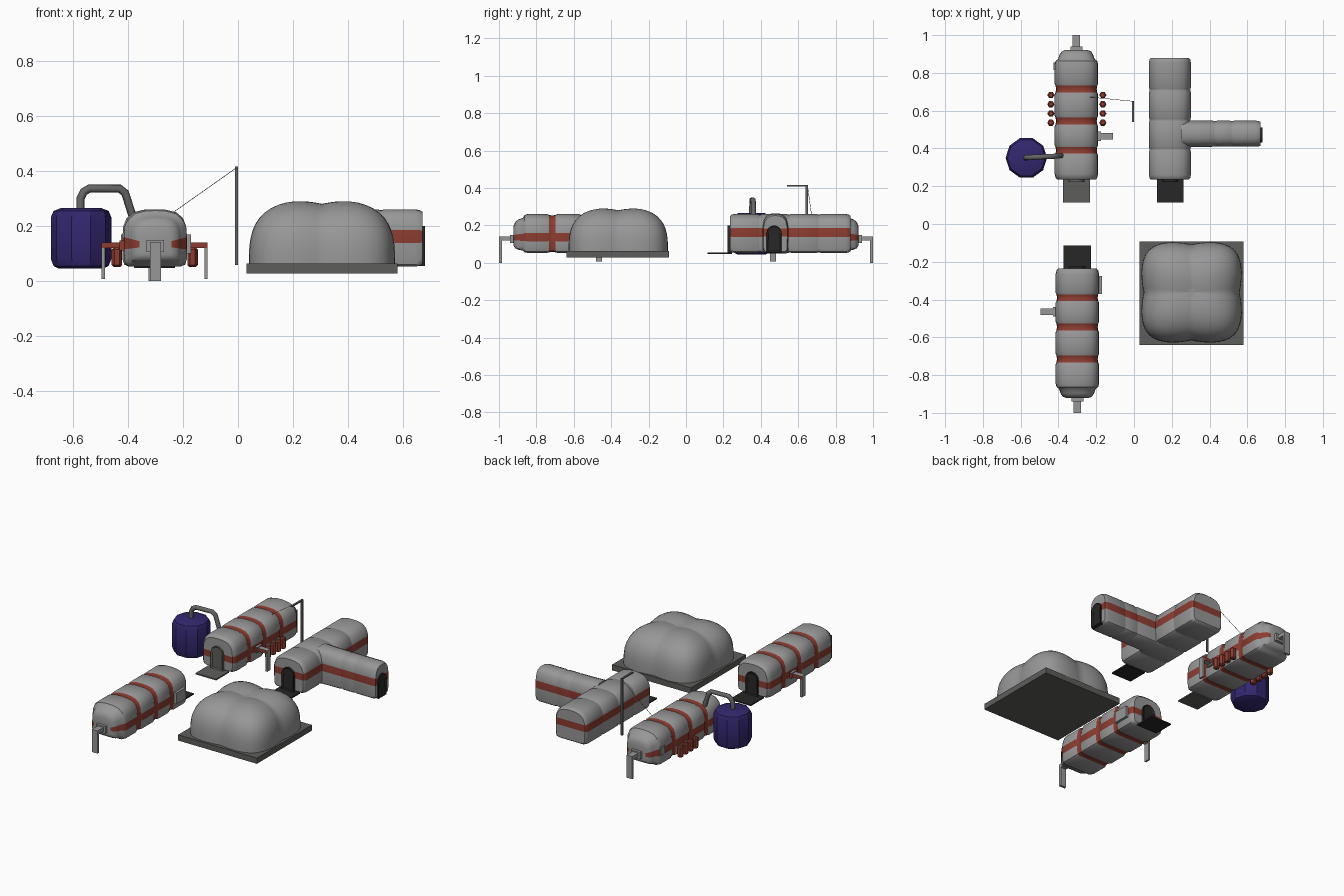
import bpy, bmesh
from math import sin, cos, pi, radians
from mathutils import Matrix

cube = bpy.data.objects.get("Cube")
if cube:
    bpy.data.objects.remove(cube, do_unlink=True)


def material(name, r, g, b):
    m = bpy.data.materials.new(name)
    m.use_nodes = True
    m.diffuse_color = (r, g, b, 1)
    m.node_tree.nodes["Principled BSDF"].inputs["Base Color"].default_value = (r, g, b, 1)
    return m


SHELL = material("pale grey shell", .31, .31, .31)
RED = material("rust red", .26, .045, .03)
BLUE = material("deep blue", .034, .02, .16)
STEEL = material("steel grey", .13, .13, .13)
SLAB = material("slab grey", .11, .11, .105)
BLACK = material("charcoal", .02, .02, .02)


def place(x=0, y=0, turn=0):
    return Matrix.Translation((x, y, 0)) @ Matrix.Rotation(radians(turn), 4, 'Z')


def finish(name, bm, mats, where=None, angle=35):
    bmesh.ops.recalc_face_normals(bm, faces=bm.faces)
    me = bpy.data.meshes.new(name)
    bm.to_mesh(me)
    bm.free()
    ob = bpy.data.objects.new(name, me)
    bpy.context.collection.objects.link(ob)
    for m in mats:
        me.materials.append(m)
    ob.matrix_world = where or Matrix()
    if angle:
        bpy.ops.object.select_all(action='DESELECT')
        ob.select_set(True)
        bpy.context.view_layer.objects.active = ob
        bpy.ops.object.shade_smooth_by_angle(angle=radians(angle))
    return ob


def box(name, lo, hi, mats, where=None, side_red=False):
    bm = bmesh.new()
    bmesh.ops.create_cube(bm, size=1)
    for v in bm.verts:
        v.co = [(a + b) / 2 + c * (b - a) for a, b, c in zip(lo, hi, v.co)]
    bm.normal_update()
    if side_red:
        for f in bm.faces:
            f.material_index = int(abs(f.normal.y) > .5)
    return finish(name, bm, mats, where, 0)


def lathe(name, profile, sides, mat, x, y):
    bm = bmesh.new()
    rings = [[bm.verts.new((r * cos(2 * pi * i / sides), r * sin(2 * pi * i / sides), z))
              for i in range(sides)] for r, z in profile]
    for a, b in zip(rings, rings[1:]):
        for i in range(sides):
            j = (i + 1) % sides
            bm.faces.new((a[i], a[j], b[j], b[i]))
    bm.faces.new(rings[0])
    bm.faces.new(rings[-1])
    return finish(name, bm, [mat], place(x, y), 30)


def tube(name, points, radius, mat):
    cu = bpy.data.curves.new(name, 'CURVE')
    cu.dimensions = '3D'
    cu.bevel_depth = radius
    cu.bevel_resolution = 1
    cu.use_fill_caps = True
    sp = cu.splines.new('POLY')
    sp.points.add(len(points) - 1)
    for p, co in zip(sp.points, points):
        p.co = (*co, 1)
    cu.materials.append(mat)
    ob = bpy.data.objects.new(name, cu)
    bpy.context.collection.objects.link(ob)
    bpy.ops.object.select_all(action='DESELECT')
    ob.select_set(True)
    bpy.context.view_layer.objects.active = ob
    bpy.ops.object.convert(target='MESH')


def hull(name, half_width, band, stations, centre, where, plain_end=False):
    """Arched shell lofted along y; stations are (y, scale, red ring starts here)."""
    section = [(.80, .053), (.94, .06), (.99, .078), (1, band[0]), (1, band[1]), (.97, .2),
               (.87, .229), (.66, .25), (.35, .259), (.06, .261)]
    bm = bmesh.new()
    rows = []
    for y, s, _ in stations:
        rows.append([[bm.verts.new((side * u * half_width * s, y, centre + (z - centre) * s))
                      for u, z in section] for side in (1, -1)])
    n = len(section) - 1
    for (a, b), st in zip(zip(rows, rows[1:]), stations):
        for k in (0, 1):
            for i in range(n):
                f = bm.faces.new((a[k][i], a[k][i + 1], b[k][i + 1], b[k][i]))
                f.material_index = int(st[2] or i == 3)
        for i in (0, n):
            f = bm.faces.new((a[0][i], a[1][i], b[1][i], b[0][i]))
            f.material_index = int(st[2])
    for row, plain in ((rows[0], False), (rows[-1], plain_end)):
        r, l = row
        for i in range(n):
            f = bm.faces.new((r[i], r[i + 1], l[i + 1], l[i]))
            f.material_index = int(i == 3 and not plain)
    return finish(name, bm, [SHELL, RED], where, 40)


def door(name, y, half_width, mats, where):
    """Arched door: a frame with a recessed panel, facing local -y."""
    bm = bmesh.new()
    spring = .2 - half_width
    pts = [(-half_width, .055), (half_width, .055)]
    pts += [(half_width * cos(pi * i / 8), spring + half_width * sin(pi * i / 8)) for i in range(9)]
    face = bm.faces.new([bm.verts.new((x, y + .02, z)) for x, z in pts])
    out = bmesh.ops.extrude_face_region(bm, geom=[face])
    verts = [g for g in out["geom"] if isinstance(g, bmesh.types.BMVert)]
    bmesh.ops.translate(bm, vec=(0, -.032, 0), verts=verts)
    bm.normal_update()
    front = [g for g in out["geom"] if isinstance(g, bmesh.types.BMFace)]
    bmesh.ops.inset_region(bm, faces=front, thickness=.01, depth=0)
    bmesh.ops.translate(bm, vec=(0, .006, 0), verts=front[0].verts)
    front[0].material_index = 1
    finish(name, bm, mats, where, 0)


def grooves(centres, wide, depth, red):
    out = []
    for c in centres:
        out += [(c - wide * 1.5, 1, False), (c - wide, 1 - depth * .6, red), (c, 1 - depth, red),
                (c + wide, 1 - depth * .6, False), (c + wide * 1.5, 1, False)]
    return out


# Two ringed pods, back to back mirrored by a half turn
for tag, where, frame, mat_colour in (("rear", place(-.305, .235), STEEL, SLAB),
                                      ("front", place(-.30, -.235, 180), BLACK, BLACK)):
    st = [(0, .88, False), (.01, .96, False), (.03, 1, False)]
    st += grooves((.155, .31, .48), .018, .065, True)
    st += [(y, s, False) for y, s in ((.61, 1), (.628, .96), (.638, .84), (.66, .78),
                                      (.678, .68), (.687, .5))]
    hull(tag + "_pod", .115, (.115, .16), st, .13, where, True)
    door(tag + "_pod_door", 0, .042, [frame, BLACK if frame is BLACK else SLAB], where)
    box(tag + "_pod_doorstep", (-.072, -.12, .048), (.072, .01, .056), [mat_colour], where)
    # Bent drain legs at the end and at the side
    box(tag + "_end_arm", (-.02, .66, .118), (.02, .765, .142), [SHELL], where)
    box(tag + "_end_collar", (-.032, .66, .105), (.032, .705, .15), [SHELL], where)
    box(tag + "_end_leg", (-.02, .75, 0), (.02, .765, .13), [SHELL], where)
    box(tag + "_side_arm", (.09, .213, .12), (.195, .247, .14), [SHELL, RED], where, True)
    box(tag + "_side_collar", (.09, .205, .112), (.13, .255, .147), [SHELL, RED], where, True)
    box(tag + "_side_leg", (.183, .213, .008), (.195, .247, .13), [SHELL], where)

# Small side hatches on the pods
box("front_pod_hatch", (-.2, -.37, .1), (-.17, -.275, .17), [SHELL])
box("rear_pod_hatch", (-.425, .815, .12), (-.4, .855, .17), [SHELL])

# T-shaped building
main = place(.19, .235)
ends = [(0, .9, False), (.008, .97, False), (.025, 1, False)]
st = ends + grooves((.16, .315, .475), .008, .03, False)
st += [(.645 - y, s, False) for y, s, _ in reversed(ends)]
hull("main_hall", .111, (.139, .186), st, .15, main)
door("main_hall_door", 0, .042, [BLACK, BLACK], main)
box("main_hall_doorstep", (-.068, -.12, .048), (.072, .01, .056), [BLACK], main)
arm = place(.25, .478, -90)
st = [(0, 1.03, False), (.08, 1.01, False)] + grooves((.18, .27), .008, .025, False)
st += [(.395, 1, False), (.41, .97, False), (.42, .92, False)]
hull("side_hall", .069, (.139, .186), st, .15, arm)
door("side_hall_door", 0, .04, [BLACK, BLACK], place(.668, .471, 90))

# Four-lobed dome on a slab
box("dome_slab", (.03, -.64, .028), (.58, -.092, .064), [SLAB])
bm = bmesh.new()
around, up = 64, 16
rings = []
for j in range(up):
    p = pi / 2 * j / up
    rp = (cos(p) ** 3 + sin(p) ** 3) ** (-1 / 3)
    ring = []
    for i in range(around):
        t = 2 * pi * i / around
        rt = (cos(t) ** 4 + sin(t) ** 4) ** -.25 * rp * cos(p)
        x, y = rt * cos(t), rt * sin(t)
        f = 1 - sum(.055 * max(0, 1 - abs(c) / .5) ** 2 for c in (x, y))
        ring.append(bm.verts.new((.268 * x * f, .268 * y * f, .06 + .238 * rp * sin(p) * f)))
    rings.append(ring)
for a, b in zip(rings, rings[1:]):
    for i in range(around):
        k = (i + 1) % around
        bm.faces.new((a[i], a[k], b[k], b[i]))
tip = bm.verts.new((0, 0, .06 + .238 * .89))
for i in range(around):
    bm.faces.new((rings[-1][i], rings[-1][(i + 1) % around], tip))
finish("lobed_dome", bm, [SHELL], place(.305, -.362), 30)

# Storage tank with its feed pipe
lathe("storage_tank", [(.08, .045), (.1, .055), (.11, .08), (.11, .232), (.1, .255), (.075, .265)],
      10, BLUE, -.57, .35)
tube("feed_pipe", [(-.572, .35, .25), (-.572, .351, .3), (-.56, .352, .325), (-.54, .353, .336),
                   (-.43, .358, .336), (-.41, .36, .32), (-.375, .363, .21)], .015, STEEL)

# Rows of gas bottles on both sides of the rear pod
for side, x in (("left", -.165), ("right", -.44)):
    for i in range(4):
        lathe(f"{side}_bottle_{i + 1}", [(.012, .052), (.019, .058), (.019, .115), (.012, .122)],
              6, RED, x, .683 - i * .049)

# Antenna mast with a top bar and a stay wire
box("mast", (-.011, .64, .058), (0, .651, .417), [STEEL])
box("mast_bar", (-.011, .54, .409), (0, .651, .417), [STEEL])
tube("stay_wire", [(-.008, .65, .41), (-.235, .672, .25)], .0012, STEEL)
